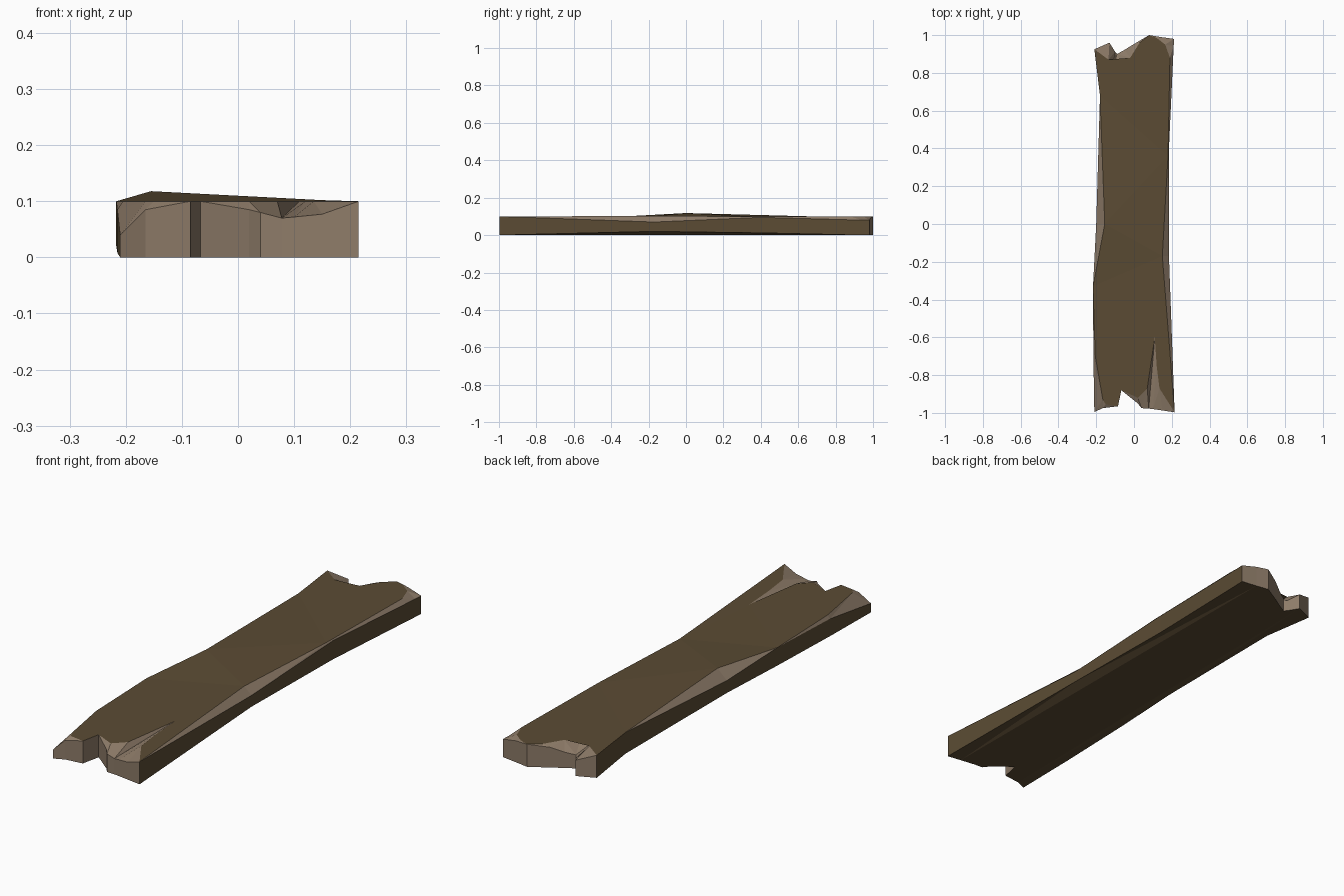
import bpy, bmesh

if "Cube" in bpy.data.objects:
    bpy.data.objects.remove(bpy.data.objects["Cube"])

# Outline, anticlockwise from front left: x, y, height of side wall, x and y of the top rim
P = [
    (-.21, -.995, .04, -.165, -.93), (-.165, -.975, .085, -.15, -.955),
    (-.085, -.965, .1, -.085, -.965), (-.067, -.88, .1, -.067, -.88),
    (.02, -.95, .085, .02, -.92), (.04, -.975, .08, .07, -.87),
    (.078, -.977, .07, .11, -.6), (.1, -.98, .072, .12, -.75),
    (.15, -.987, .077, .135, -.87), (.215, -.997, .1, .215, -.997),
    (.185, -.17, .07, .15, -.17), (.185, .4, .095, .18, .36),
    (.21, .94, .08, .19, .88), (.212, .98, .08, .165, .95),
    (.14, .99, .095, .12, .985), (.08, 1, .1, .08, 1),
    (.0, .953, .09, .03, .96), (-.05, .922, .07, -.02, .88),
    (-.09, .9, .06, -.05, .8), (-.095, .906, .05, -.12, .77),
    (-.1, .912, .05, -.13, .71), (-.13, .96, .07, -.135, .87),
    (-.21, .925, .1, -.21, .925), (-.18, .68, .1, -.18, .68),
    (-.2, 0, .075, -.155, 0), (-.217, -.33, .1, -.217, -.33),
    (-.215, -.7, .085, -.205, -.7),
]
LOW = {10: .02, 11: .012, 23: .006, 24: .02, 25: .02, 26: .008}   # warped underside
HIGH = {10: .102, 24: .118}                                     # raised top ridge
N = len(P)


def material(name, rgb):
    m = bpy.data.materials.new(name)
    m.diffuse_color = (*rgb, 1)
    m.use_nodes = True
    m.node_tree.nodes["Principled BSDF"].inputs["Base Color"].default_value = m.diffuse_color
    return m


bm = bmesh.new()
base = [bm.verts.new((p[0], p[1], LOW.get(i, 0))) for i, p in enumerate(P)]
side = [bm.verts.new(p[:3]) for p in P]
rim = [bm.verts.new((p[3], p[4], HIGH.get(i, .1))) for i, p in enumerate(P)]


def face(verts, mat):
    bm.faces.new(verts).material_index = mat


# Walls: weathered along the length, fresh wood on the broken ends and chipped edges
for i in range(N):
    j = (i + 1) % N
    weathered = 9 <= i <= 12 or i >= 22
    face((base[i], base[j], side[j], side[i]), 0 if weathered else 1)
    face((side[i], side[j], rim[j], rim[i]), 1)

# Top: front end, ridge facets, back end
for ids in ([25, 26, *range(0, 11)], [10, 24, 25], [10, 11, 24], [11, 23, 24],
            list(range(11, 24))):
    face([rim[i] for i in ids], 0)

# Underside: flat middle strip and two lifted edge strips
for ids in ([*range(1, 9), *range(14, 22)], list(range(8, 15)),
            [*range(21, 27), 0, 1]):
    face([base[i] for i in reversed(ids)], 0)

bmesh.ops.triangulate(bm, faces=bm.faces[:])
bmesh.ops.remove_doubles(bm, verts=bm.verts[:], dist=.0005)
bmesh.ops.recalc_face_normals(bm, faces=bm.faces[:])

mesh = bpy.data.meshes.new("broken_plank")
bm.to_mesh(mesh)
bm.free()
mesh.materials.append(material("weathered brown wood", (.105, .071, .034)))
mesh.materials.append(material("fresh broken wood", (.27, .2, .14)))
plank = bpy.data.objects.new("broken_plank", mesh)
bpy.context.collection.objects.link(plank)
